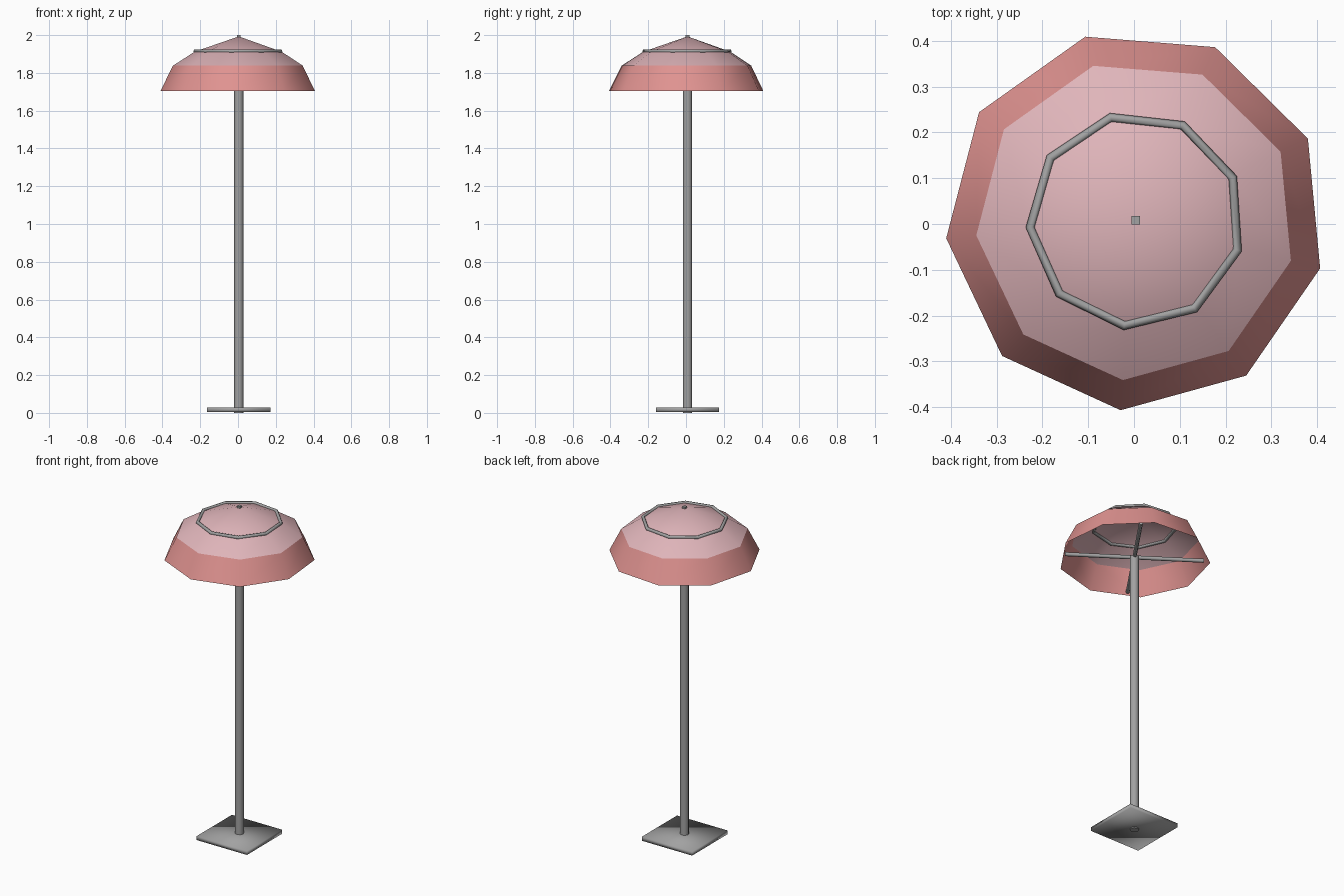
import bpy, bmesh
from math import radians, cos, sin, pi
from mathutils import Vector, Matrix

cube = bpy.data.objects.get("Cube")
if cube:
    bpy.data.objects.remove(cube, do_unlink=True)

CENTRE = Vector((0.004, 0.008, 0))
SIDES = 9


def material(name, rgb):
    m = bpy.data.materials.new(name)
    m.use_nodes = True
    m.diffuse_color = (*rgb, 1)
    m.node_tree.nodes["Principled BSDF"].inputs["Base Color"].default_value = (*rgb, 1)
    return m


grey = material("grey metal", (0.36, 0.36, 0.36))
pink = material("pale pink", (0.74, 0.46, 0.49))
coral = material("coral pink", (0.74, 0.29, 0.28))


def finish(name, bm, mat, smooth=180):
    me = bpy.data.meshes.new(name)
    bm.to_mesh(me)
    bm.free()
    me.materials.append(mat)
    ob = bpy.data.objects.new(name, me)
    ob.location = CENTRE
    bpy.context.collection.objects.link(ob)
    bpy.ops.object.select_all(action='DESELECT')
    ob.select_set(True)
    bpy.context.view_layer.objects.active = ob
    bpy.ops.object.shade_smooth_by_angle(angle=radians(smooth))
    return ob


def box(name, size, z, mat, smooth=180):
    bm = bmesh.new()
    bmesh.ops.create_cube(bm, size=1, matrix=Matrix.Translation((0, 0, z)) @ Matrix.Diagonal((*size, 1)))
    return finish(name, bm, mat, smooth)


def rod(name, radius, length, sides, matrix, mat):
    bm = bmesh.new()
    bmesh.ops.create_cone(bm, cap_ends=True, segments=sides, radius1=radius,
                          radius2=radius, depth=length, matrix=matrix)
    return finish(name, bm, mat, 65)


def ring_verts(bm, r, z, phase=-14.6):
    angles = [radians(phase) + 2 * pi * i / SIDES for i in range(SIDES)]
    return [bm.verts.new((r * cos(a), r * sin(a), z)) for a in angles]


def bridge(bm, a, b):
    n = len(a)
    for i in range(n):
        j = (i + 1) % n
        bm.faces.new((a[i], a[j], b[j], b[i]))


# Base plate and pole
box("base_plate", (0.335, 0.335, 0.024), 0.017, grey)
rod("pole", 0.025, 1.72, 8, Matrix.Translation((0, 0, 0.86)), grey)

# Crossed bars holding the rim
for i, side in enumerate(("first", "second")):
    turn = Matrix.Rotation(radians(55.5 + 90 * i), 4, 'Z') @ Matrix.Rotation(pi / 2, 4, 'Y')
    rod(side + "_cross_bar", 0.011, 0.76, 6, Matrix.Translation((0, 0, 1.717)) @ turn, grey)

# Shade: coral lower band
bm = bmesh.new()
bridge(bm, ring_verts(bm, 0.416, 1.705), ring_verts(bm, 0.35, 1.838))
finish("shade_lower_band", bm, coral)

# Shade: pale top
bm = bmesh.new()
low, high = ring_verts(bm, 0.35, 1.838), ring_verts(bm, 0.235, 1.912)
bridge(bm, low, high)
tip = bm.verts.new((0, 0, 1.993))
for i in range(SIDES):
    bm.faces.new((high[i], high[(i + 1) % SIDES], tip))
finish("shade_top", bm, pink)

# Trim ring around the top
bm = bmesh.new()
loops = []
for k in range(6):
    a = 2 * pi * k / 6
    loops.append(ring_verts(bm, 0.231 + 0.01 * cos(a), 1.915 + 0.01 * sin(a), -16.3))
for k in range(6):
    bridge(bm, loops[k], loops[(k + 1) % 6])
finish("trim_ring", bm, grey, 70)

# Small square finial
box("finial", (0.019, 0.019, 0.02), 1.99, grey, 30)
